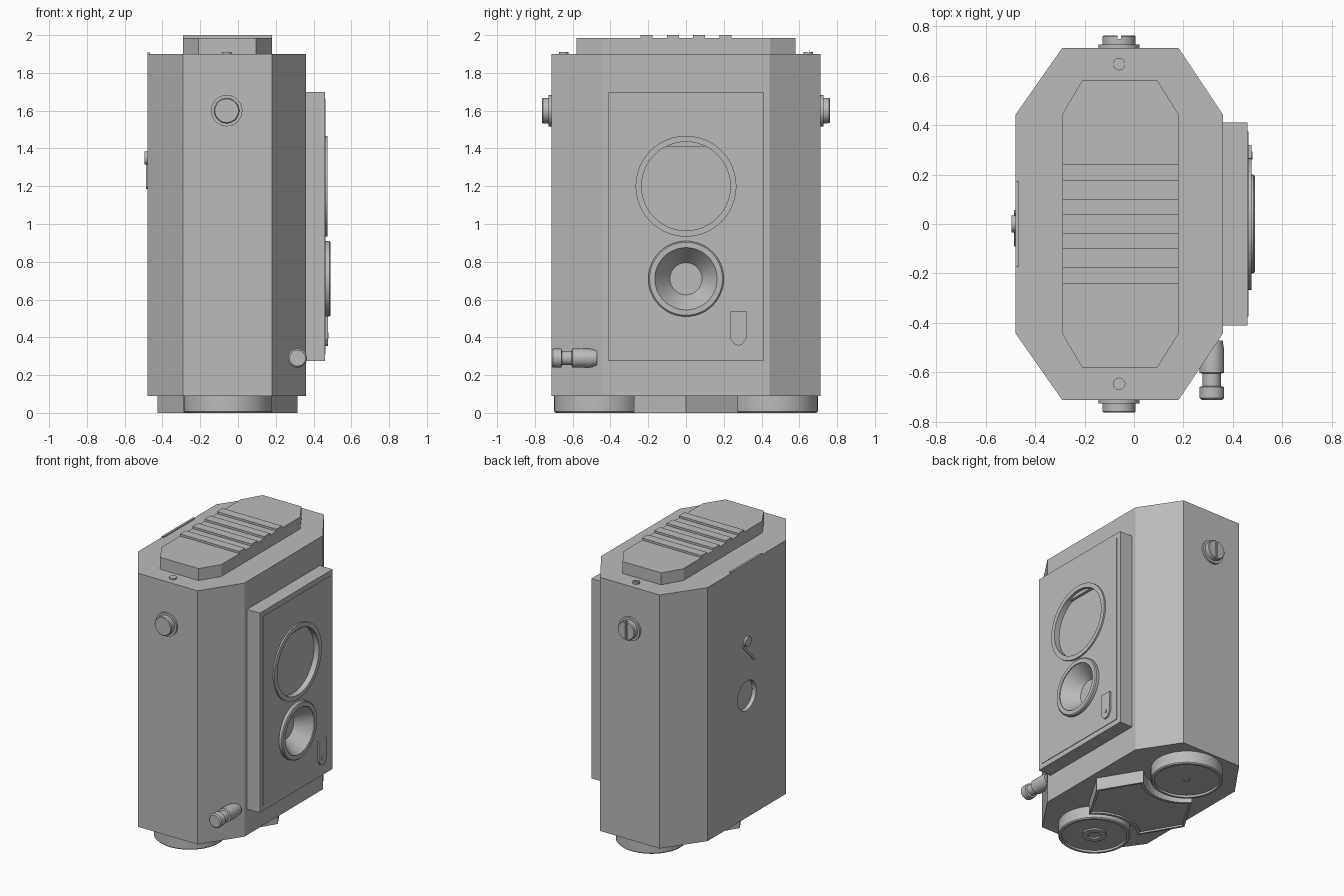
import bpy, bmesh, math
from mathutils import Matrix, Vector

cube = bpy.data.objects.get("Cube")
if cube:
    bpy.data.objects.remove(cube, do_unlink=True)

grey = bpy.data.materials.new("plain_grey")
grey.use_nodes = True
grey.diffuse_color = (0.5, 0.5, 0.5, 1)
grey.node_tree.nodes["Principled BSDF"].inputs["Base Color"].default_value = (0.5, 0.5, 0.5, 1)

# Columns of each matrix are the local x, y and z directions
AXES = {
    "z": Matrix.Identity(3),
    "x": Matrix(((0, 0, 1), (1, 0, 0), (0, 1, 0))),
    "-x": Matrix(((0, 0, -1), (-1, 0, 0), (0, 1, 0))),
    "y": Matrix(((-1, 0, 0), (0, 0, 1), (0, 1, 0))),
    "-y": Matrix(((1, 0, 0), (0, 0, -1), (0, 1, 0))),
    "-z": Matrix(((1, 0, 0), (0, -1, 0), (0, 0, -1))),
}


def finish(name, bm, axis="z", at=(0, 0, 0), smooth=False):
    bm.transform(Matrix.Translation(at) @ AXES[axis].to_4x4())
    bmesh.ops.recalc_face_normals(bm, faces=bm.faces)
    mesh = bpy.data.meshes.new(name)
    bm.to_mesh(mesh)
    bm.free()
    mesh.materials.append(grey)
    ob = bpy.data.objects.new(name, mesh)
    bpy.context.collection.objects.link(ob)
    if smooth:
        bpy.ops.object.select_all(action="DESELECT")
        ob.select_set(True)
        bpy.context.view_layer.objects.active = ob
        bpy.ops.object.shade_smooth_by_angle(angle=math.radians(30))
    return ob


def prism(name, outline, low, high, axis="z", at=(0, 0, 0), rim=0, depth=0):
    """Extrude an outline, with an optional inset and sunk (or raised) end."""
    bm = bmesh.new()
    face = bm.faces.new([bm.verts.new((u, v, low)) for u, v in outline])
    made = bmesh.ops.extrude_face_region(bm, geom=[face])["geom"]
    bmesh.ops.translate(bm, vec=(0, 0, high - low),
                        verts=[g for g in made if isinstance(g, bmesh.types.BMVert)])
    bmesh.ops.recalc_face_normals(bm, faces=bm.faces)
    if rim:
        end = [f for f in bm.faces if f.calc_center_median().z > high - 1e-4]
        bmesh.ops.inset_region(bm, faces=end, thickness=rim)
        extra = bmesh.ops.extrude_face_region(bm, geom=end)["geom"]
        bmesh.ops.translate(bm, vec=(0, 0, depth),
                            verts=[g for g in extra if isinstance(g, bmesh.types.BMVert)])
        bmesh.ops.delete(bm, geom=[f for f in end if f.is_valid], context="FACES_ONLY")
    return finish(name, bm, axis, at)


def box(name, low, high):
    (a, b, c), (d, e, f) = low, high
    return prism(name, [(a, b), (d, b), (d, e), (a, e)], c, f)


def lathe(name, profile, axis, at, sides=48):
    """Turn (radius, height) points about an axis; open ends are capped."""
    bm = bmesh.new()
    rings = []
    for r, h in profile:
        rings.append([bm.verts.new((r * math.cos(t * math.tau / sides),
                                    r * math.sin(t * math.tau / sides), h)) for t in range(sides)])
    for lower, upper in zip(rings, rings[1:]):
        for i in range(sides):
            j = (i + 1) % sides
            bm.faces.new((lower[i], lower[j], upper[j], upper[i]))
    bm.faces.new(rings[0])
    bm.faces.new(rings[-1])
    return finish(name, bm, axis, at, smooth=True)


def cut(targets, cutter):
    for ob in targets:
        mod = ob.modifiers.new("cut", "BOOLEAN")
        mod.operation, mod.solver, mod.object = "DIFFERENCE", "EXACT", cutter
        bpy.ops.object.select_all(action="DESELECT")
        bpy.context.view_layer.objects.active = ob
        ob.select_set(True)
        bpy.ops.object.modifier_apply(modifier=mod.name)
        bpy.ops.object.shade_smooth_by_angle(angle=math.radians(30))
    bpy.data.objects.remove(cutter, do_unlink=True)


def octagon(x0, x1, y, inner0, inner1, inner_y):
    half = [(x1, inner_y), (inner1, y), (inner0, y), (x0, inner_y)]
    return half + [(u, -v) for u, v in reversed(half)]


MID = -0.055

# Body with the shallow round window in its plain side
body = prism("body", octagon(-0.48, 0.36, 0.713, -0.29, 0.18, 0.442), 0.09, 1.9)
cut([body], lathe("window_cutter", [(0.105, -0.03), (0.105, 0.05)], "-x", (-0.48, 0, 0.96)))

# Folded hood, its grip ridges and rear latch
prism("hood", octagon(-0.29, 0.18, 0.58, -0.21, 0.095, 0.445), 1.9, 1.985)
for i in range(4):
    y = (i - 1.5) * 0.139
    box("hood_ridge", (-0.29, y - 0.032, 1.98), (0.18, y + 0.032, 2.0))
box("hood_latch", (-0.48, -0.175, 1.895), (-0.465, 0.175, 1.908))

# Lens board with a thin raised face
board = box("lens_board", (0.35, -0.41, 0.275), (0.46, 0.41, 1.70))
board_face = box("lens_board_face", (0.455, -0.375, 0.31), (0.464, 0.375, 1.665))

# Upper and lower lenses
upper = (0.46, 0, 1.20)
lower = (0.46, 0, 0.71)
upper_rim = lathe("upper_lens_rim", [(0.267, -0.02), (0.267, 0.015)], "x", upper)
lower_rim = lathe("lower_lens_rim", [(0.2, -0.02), (0.2, 0.024), (0.193, 0.03)], "x", lower)
cut([board, board_face, upper_rim],
    lathe("upper_cutter", [(0.235, -0.025), (0.235, 0.1)], "x", upper))
cut([board, board_face, lower_rim],
    lathe("lower_cutter", [(0.085, -0.08), (0.165, 0.025), (0.165, 0.1)], "x", lower))
box("upper_lens_shade", (0.42, -0.105, 1.41), (0.455, 0.105, 1.45))

# Shield-shaped badge with a small rivet
shield = [(-0.042, 0.54), (-0.042, 0.395), (-0.022, 0.365), (0, 0.355),
          (0.022, 0.365), (0.042, 0.395), (0.042, 0.54)]
prism("badge", shield, 0.455, 0.476, "x", (0, 0.277, 0))
lathe("badge_rivet", [(0.016, 0), (0.016, 0.004)], "x", (0.476, 0.277, 0.41), 20)

# Strap knobs on both ends and small screws on the top; the back ones are slotted
for end, axis in ((-1, "-y"), (1, "y")):
    lathe("strap_flange", [(0.083, -0.01), (0.083, 0.014)], axis, (-0.06, end * 0.713, 1.6))
    knob = lathe("strap_knob", [(0.067, 0), (0.067, 0.045), (0.062, 0.05)], axis,
                 (-0.06, end * 0.713, 1.6))
    screw = lathe("top_screw", [(0.025, -0.01), (0.025, 0.01)], "z", (-0.06, end * 0.647, 1.9), 24)
    if end > 0:
        cut([knob], box("slot_cutter", (-0.067, 0.748, 1.5), (-0.053, 0.8, 1.7)))
        cut([screw], box("slot_cutter", (-0.1, 0.643, 1.904), (0, 0.651, 1.95)))

# Grooved winding handle on the front corner
lathe("winding_handle", [(0.042, 0), (0.05, 0.008), (0.05, 0.052), (0.037, 0.056),
                         (0.037, 0.106), (0.05, 0.11), (0.05, 0.2), (0.044, 0.24)],
      "y", (0.315, -0.712, 0.29), 32)

# Small pivot and thin lever on the plain side
lathe("lever_pivot", [(0.035, -0.01), (0.035, 0.015)], "-x", (-0.48, 0, 1.35), 24)
a, b = Vector((-0.05, 1.33)), Vector((0.085, 1.19))
across = (b - a).orthogonal().normalized() * 0.008
prism("lever", [a + across, a - across, b - across, b + across], -0.01, 0.006, "-x", (-0.48, 0, 0))

# Round feet with recessed undersides and centre fittings
for end in (-1, 1):
    at = (MID, end * 0.465, 0.09)
    lathe("foot", [(0.233, -0.01), (0.233, 0.083), (0.226, 0.09), (0.21, 0.09),
                   (0.21, 0.075)], "-z", at)
    if end > 0:
        lathe("foot_pin", [(0.02, 0.07), (0.02, 0.082)], "-z", at, 20)
    else:
        lathe("tripod_socket", [(0.078, 0.07), (0.078, 0.086), (0.042, 0.086),
                                (0.042, 0.03)], "-z", at, 32)

# Base plate between the feet, pointed at both ends with hollowed flanks
outline = [(0.37, 0)]
for k in range(13):
    t = math.radians(-43 - k * 94 / 12)
    outline.append((0.28 * math.cos(t), 0.465 + 0.28 * math.sin(t)))
outline.append((-0.37, 0))
outline += [(u, -v) for u, v in reversed(outline[1:-1])]
prism("base_plate", outline, -0.005, 0.09, "-z", (MID, 0, 0.09), rim=0.02, depth=-0.012)
